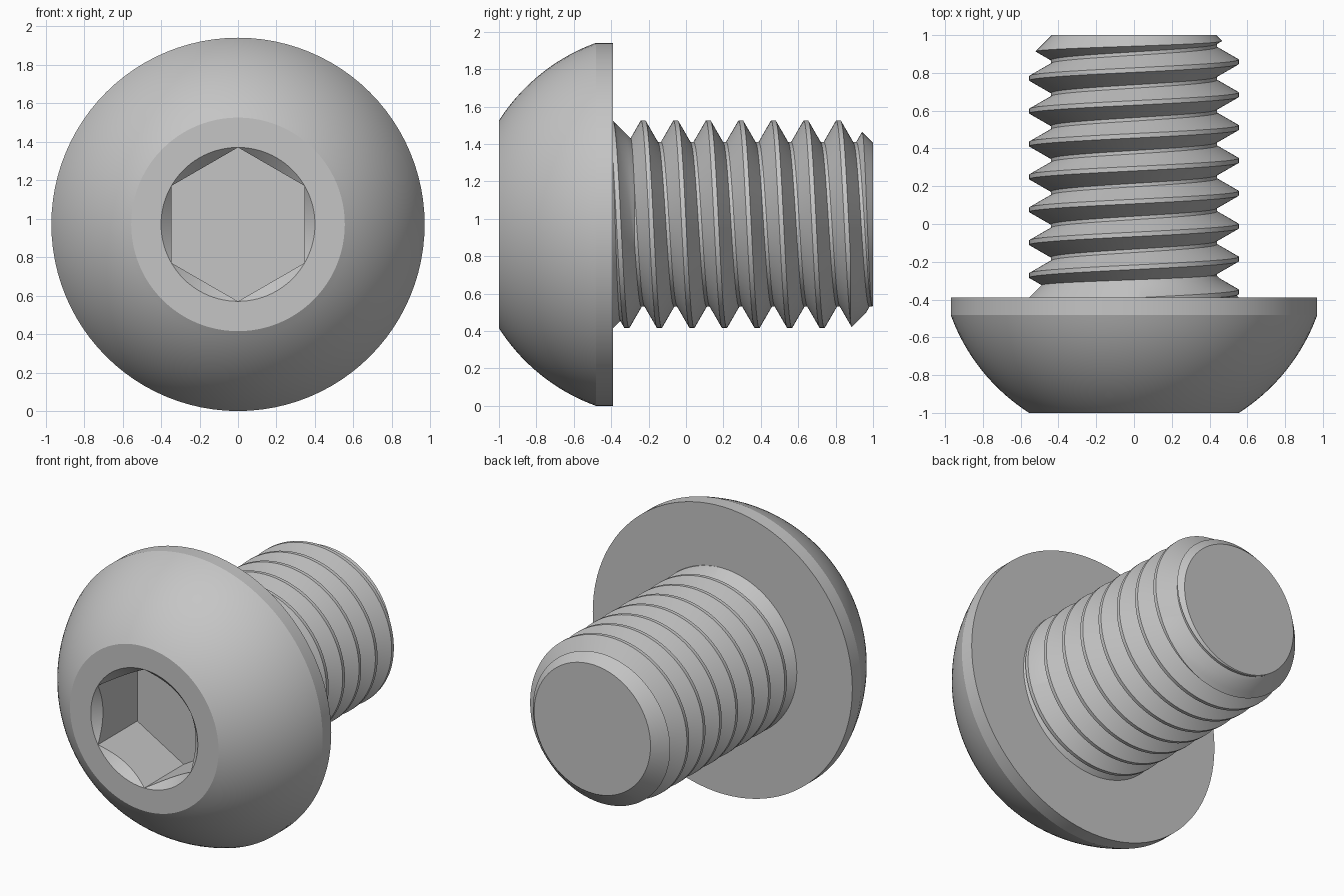
import bpy, bmesh
from math import sin, cos, pi, radians, asin
from mathutils import Vector

if "Cube" in bpy.data.objects:
    bpy.data.objects.remove(bpy.data.objects["Cube"], do_unlink=True)

AXIS_Z = 0.97      # height of the screw axis
SIDES = 96         # columns around the axis
HEAD_R, FACE_R, SOCKET_R = 0.97, 0.555, 0.4
FRONT, UNDERSIDE, TIP = -1.0, -0.39, 1.0
PITCH, CREST_R, ROOT_R, TIP_R = 0.174, 0.555, 0.44, 0.435

steel = bpy.data.materials.new("grey steel")
steel.use_nodes = True
grey = (0.56, 0.56, 0.56, 1)
steel.diffuse_color = grey
steel.node_tree.nodes["Principled BSDF"].inputs["Base Color"].default_value = grey


def around(angle, r, y):
    """Point at radius r; the angle runs from the top towards +x."""
    return Vector((r * sin(angle), y, AXIS_Z + r * cos(angle)))


def finish(name, bm, sharp_angle):
    bmesh.ops.remove_doubles(bm, verts=bm.verts, dist=1e-5)
    bmesh.ops.recalc_face_normals(bm, faces=bm.faces)
    mesh = bpy.data.meshes.new(name)
    bm.to_mesh(mesh)
    bm.free()
    mesh.materials.append(steel)
    obj = bpy.data.objects.new(name, mesh)
    bpy.context.collection.objects.link(obj)
    bpy.ops.object.select_all(action="DESELECT")
    obj.select_set(True)
    bpy.context.view_layer.objects.active = obj
    bpy.ops.object.shade_smooth_by_angle(angle=radians(sharp_angle))
    return obj


def hex_radius(angle):
    return SOCKET_R * cos(pi / 6) / cos(angle % (pi / 3) - pi / 6)


# Domed head with hexagonal socket: rings lofted from socket floor to underside
def build_head():
    bm = bmesh.new()
    angles = [2 * pi * i / SIDES for i in range(SIDES)]
    rings = [
        [(hex_radius(a), FRONT + 0.42) for a in angles],
        [(hex_radius(a), FRONT + SOCKET_R - hex_radius(a)) for a in angles],
        [(SOCKET_R, FRONT)] * SIDES,
    ]
    ball_r, ball_y, steps = 1.032, -0.13, 18
    start, end = asin(FACE_R / ball_r), asin(HEAD_R / ball_r)
    for i in range(steps + 1):
        t = start + (end - start) * i / steps
        y = FRONT if i == 0 else ball_y - ball_r * cos(t)
        rings.append([(ball_r * sin(t), y)] * SIDES)
    rings.append([(HEAD_R, UNDERSIDE)] * SIDES)

    loops = [[bm.verts.new(around(a, *p)) for a, p in zip(angles, ring)]
             for ring in rings]
    for inner, outer in zip(loops, loops[1:]):
        for i in range(SIDES):
            j = (i + 1) % SIDES
            bm.faces.new((inner[i], inner[j], outer[j], outer[i]))
    bm.faces.new(loops[0])
    bm.faces.new(loops[-1])
    return finish("head", bm, 17)


# Threaded shank: modelled unrolled (angle, y, radius), trimmed, then wrapped
def build_shank():
    bm = bmesh.new()
    profile = [(-0.012, CREST_R), (0.012, CREST_R), (0.078, ROOT_R), (0.096, ROOT_R)]
    rows = [(0.815 + k * PITCH + dy, r) for k in range(-9, 4) for dy, r in profile]
    grid = []
    for i in range(SIDES + 1):
        a = 2 * pi * i / SIDES
        grid.append([bm.verts.new((a, y + PITCH * i / SIDES, r)) for y, r in rows])
    for left, right in zip(grid, grid[1:]):
        for j in range(len(rows) - 1):
            bm.faces.new((left[j], right[j], right[j + 1], left[j + 1]))

    def cut(co, normal, clear):
        geom = bm.verts[:] + bm.edges[:] + bm.faces[:]
        bmesh.ops.bisect_plane(bm, geom=geom, dist=1e-6, plane_co=co,
                               plane_no=normal, clear_outer=clear)

    base = UNDERSIDE - 0.01
    cut((0, TIP, 0), (0, 1, 0), True)
    cut((0, base, 0), (0, -1, 0), True)
    # Tip chamfer and the conical run-out under the head
    cut((0, TIP, TIP_R), (0, 1, 1), False)
    cut((0, UNDERSIDE, CREST_R), (0, 1, 1), False)
    for v in bm.verts:
        a, y, r = v.co
        r = max(min(r, TIP + TIP_R - y), UNDERSIDE + CREST_R - y)
        v.co = around(a, r, y)
    bmesh.ops.remove_doubles(bm, verts=bm.verts, dist=1e-5)

    # Flat end cap
    rim = [e for e in bm.edges if e.is_boundary
           and all(abs(v.co.y - TIP) < 1e-4 for v in e.verts)]
    bmesh.ops.holes_fill(bm, edges=rim, sides=0)
    return finish("threaded_shank", bm, 25)


build_head()
build_shank()
